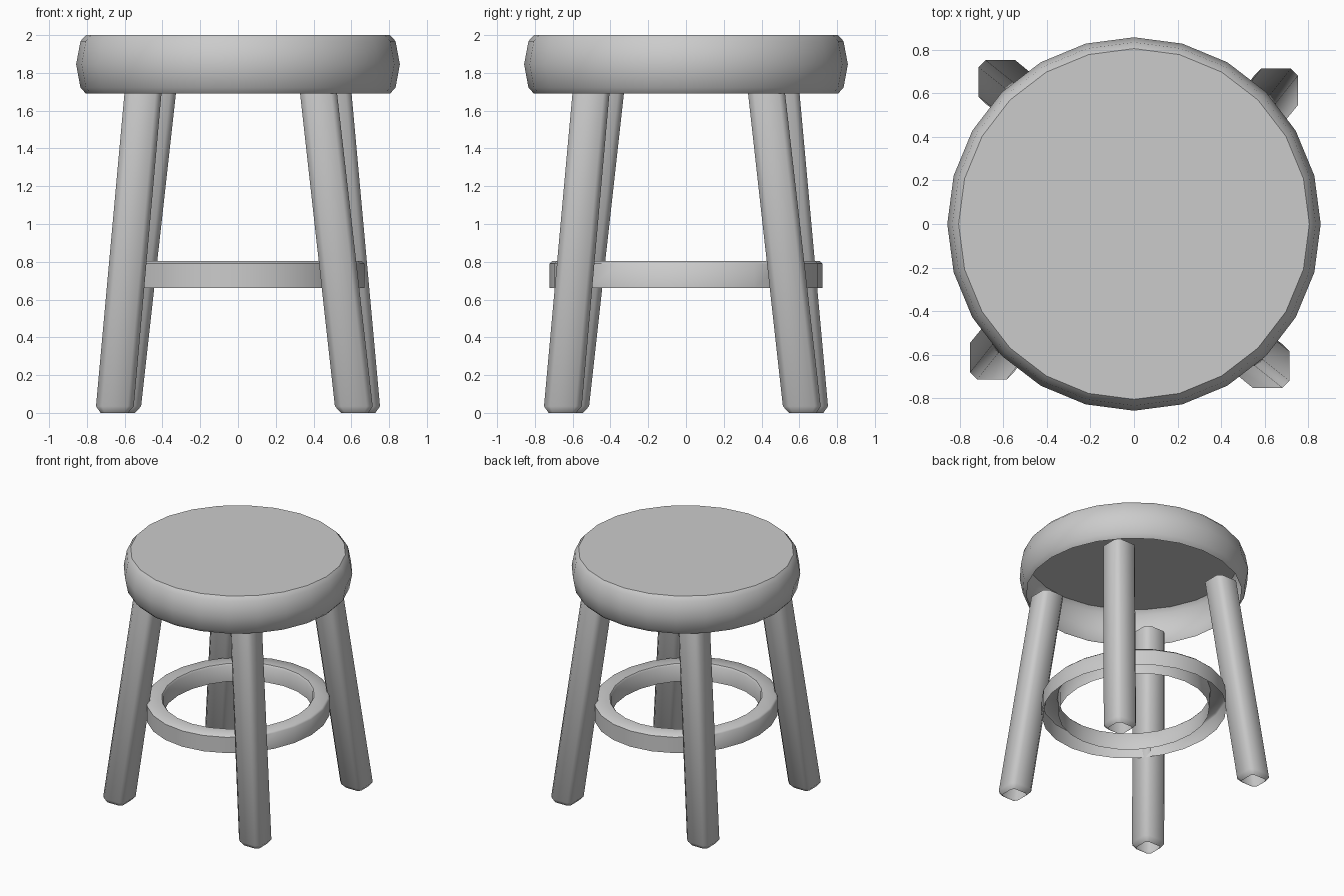
import bpy, bmesh, math

if "Cube" in bpy.data.objects:
    bpy.data.objects.remove(bpy.data.objects["Cube"])


def loft(name, rings, cap=False):
    """Bridge equal-sized rings of points; optionally cap the last ring."""
    bm = bmesh.new()
    loops = [[bm.verts.new(p) for p in ring] for ring in rings]
    n = len(loops[0])
    for a, b in zip(loops, loops[1:]):
        for i in range(n):
            j = (i + 1) % n
            bm.faces.new((a[i], a[j], b[j], b[i]))
    if cap:
        bm.faces.new(loops[-1])
    mesh = bpy.data.meshes.new(name)
    bm.to_mesh(mesh)
    bm.free()
    ob = bpy.data.objects.new(name, mesh)
    bpy.context.collection.objects.link(ob)
    bpy.ops.object.select_all(action='DESELECT')
    bpy.context.view_layer.objects.active = ob
    ob.select_set(True)
    bpy.ops.object.shade_smooth_by_angle(angle=math.radians(46))
    return ob


def ellipse(rx, ry, z, n=24):
    return [(rx * math.cos(math.tau * i / n), ry * math.sin(math.tau * i / n), z)
            for i in range(n)]


def octagon(cx, cy, z, h, c):
    """Axis-aligned square of half-width h with corners cut by c."""
    k = h - c
    pts = [(h, -k), (h, k), (k, h), (-k, h), (-h, k), (-h, -k), (-k, -h), (k, -h)]
    return [(cx + x, cy + y, z) for x, y in pts]


# Seat: rounded shell, open underneath
seat_profile = [(0.805, 1.69), (0.834, 1.722), (0.857, 1.845), (0.834, 1.968), (0.805, 2.0)]
loft("seat", [ellipse(r, r, z) for r, z in seat_profile], cap=True)

# Foot ring: slightly oval band, open underneath
ring_profile = [(1.0, 0.66), (1.0, 0.79), (0.98, 0.803), (0.83, 0.803), (0.815, 0.79), (0.815, 0.66)]
loft("foot_ring", [ellipse(0.67 * s, 0.723 * s, z) for s, z in ring_profile])

# Legs: splayed chamfered posts, four around the centre
foot, top, height = (-0.655, -0.617), (-0.502, -0.425), 1.705
sections = [(0.0, 0.072, 0.022), (0.035, 0.1, 0.032), (height, 0.098, 0.032)]
for i, name in enumerate(["front_left_leg", "front_right_leg", "back_right_leg", "back_left_leg"]):
    rings = []
    for z, h, c in sections:
        t = z / height
        rings.append(octagon(foot[0] + (top[0] - foot[0]) * t,
                             foot[1] + (top[1] - foot[1]) * t, z, h, c))
    leg = loft(name, rings)
    leg.rotation_euler.z = i * math.pi / 2
